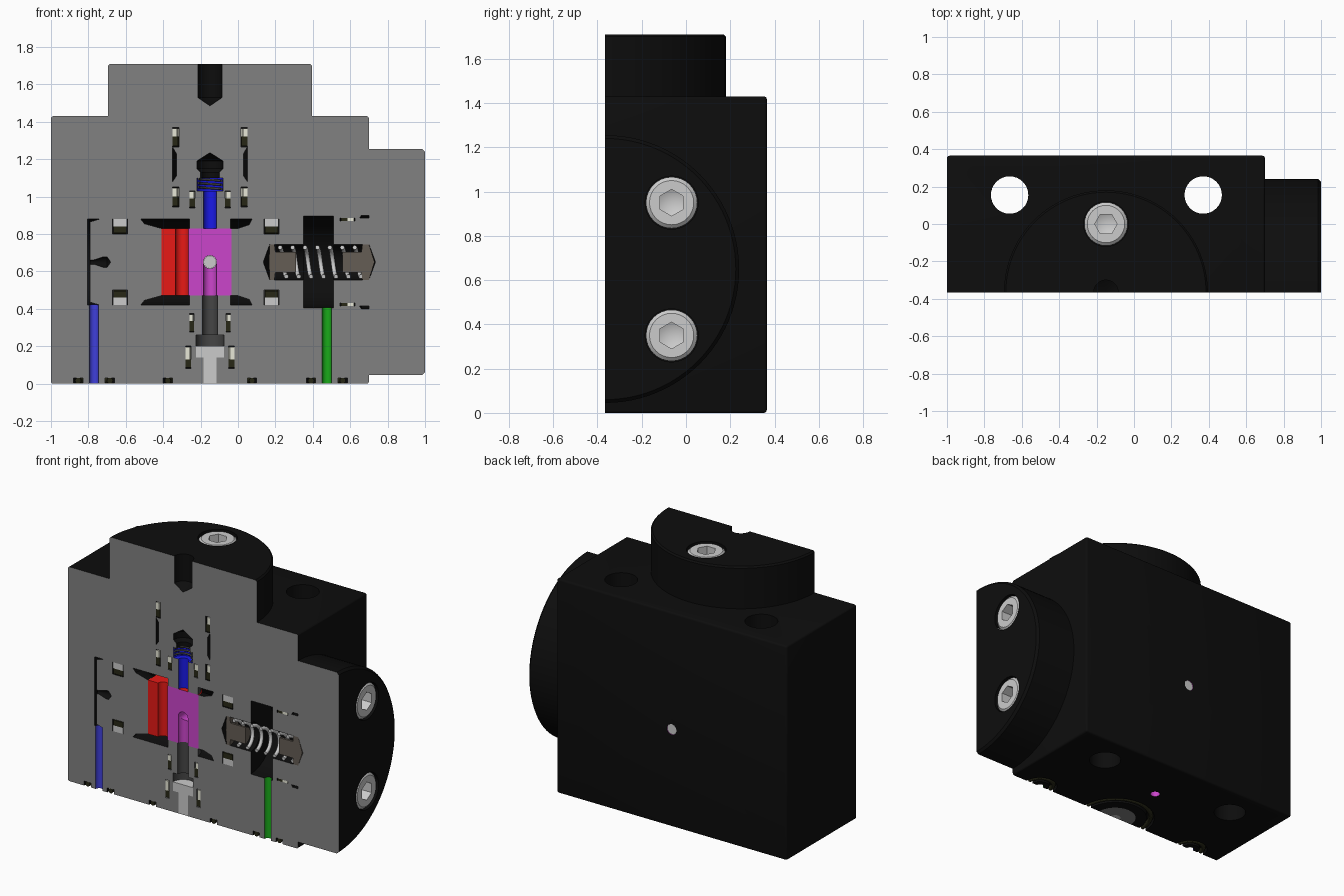
import bpy, bmesh
from math import pi, sin, cos, radians
from mathutils import Matrix, Vector

if "Cube" in bpy.data.objects:
    bpy.data.objects.remove(bpy.data.objects["Cube"])

Y0 = -0.365          # section plane
CX, CZ = -0.15, 0.65  # vertical shaft x, horizontal piston z
ZC, XC = (CX, Y0), (Y0, CZ)


def mat(name, r, g, b):
    m = bpy.data.materials.new(name)
    m.diffuse_color = (r, g, b, 1)
    m.use_nodes = True
    m.node_tree.nodes["Principled BSDF"].inputs["Base Color"].default_value = m.diffuse_color
    return m


BLACK = mat("black", .004, .004, .004)
SECTION = mat("section_grey", .22, .22, .22)
DARK = mat("dark_steel", .06, .06, .06)
RUBBER = mat("rubber", .02, .02, .008)
IVORY = mat("ivory", .8, .8, .68)
BROWN = mat("bronze", .13, .11, .09)
STEEL = mat("steel", .65, .65, .65)
RED = mat("red", .8, .01, .008)
BLUE = mat("blue", .01, .01, .8)
PALE_BLUE = mat("pale_blue", .05, .05, .7)
GREEN = mat("green", .01, .4, .01)
PURPLE = mat("purple", .6, .06, .6)
cutters = []


def make(name, bm, *mats):
    bmesh.ops.recalc_face_normals(bm, faces=bm.faces)
    me = bpy.data.meshes.new(name)
    bm.to_mesh(me)
    bm.free()
    for m in mats:
        me.materials.append(m)
    ob = bpy.data.objects.new(name, me)
    bpy.context.collection.objects.link(ob)
    return ob


def lathe(name, pts, axis, c, m, cap=None, full=False, seg=32):
    """Revolve a closed (radius, height) outline; half turn unless full."""
    def place(r, h, t):
        u, v = r * cos(t), r * sin(t)
        return {'Z': (c[0] + u, c[1] + v, h), 'X': (h, c[0] + v, c[1] + u),
                'Y': (c[0] + u, h, c[1] + v)}[axis]
    bm = bmesh.new()
    sweep = 2 * pi if full else pi
    rings = [[bm.verts.new(place(r, h, sweep * i / seg)) for r, h in pts] for i in range(seg + 1)]
    n = len(pts)
    for a, b in zip(rings, rings[1:]):
        for j in range(n):
            k = (j + 1) % n
            if pts[j][0] or pts[k][0]:
                bm.faces.new((a[j], a[k], b[k], b[j]))
    if not full:
        for ring in (rings[0], rings[-1]):
            bm.faces.new(ring).material_index = 1
    bmesh.ops.remove_doubles(bm, verts=bm.verts, dist=1e-5)
    return make(name, bm, m, cap or m)


def rod(r, a, b):
    return [(0, a), (r, a), (r, b), (0, b)]


def ring(r1, r2, a, b):
    return [(r1, a), (r2, a), (r2, b), (r1, b)]


def cutter(pts, axis, c, m=BLACK, seg=32):
    ob = lathe("cutter", pts, axis, c, m, full=True, seg=seg)
    ob.hide_render = True
    cutters.append(ob)
    return ob


def box(name, lo, hi, *mats):
    bm = bmesh.new()
    lo, hi = Vector(lo), Vector(hi)
    bmesh.ops.create_cube(bm, size=1, matrix=Matrix.Translation((lo + hi) / 2) @ Matrix.Diagonal((*(hi - lo), 1)))
    return make(name, bm, *mats)


def cut(ob, *tools):
    for t in tools:
        md = ob.modifiers.new("cut", 'BOOLEAN')
        md.operation, md.solver, md.object = 'DIFFERENCE', 'EXACT', t
        md.material_mode = 'TRANSFER'
    dg = bpy.context.evaluated_depsgraph_get()
    me = bpy.data.meshes.new_from_object(ob.evaluated_get(dg))
    ob.modifiers.clear()
    ob.data = me


def half_spring(name, axis, start, pitch, turns, rad, wire, m):
    cu = bpy.data.curves.new(name, 'CURVE')
    cu.dimensions, cu.bevel_depth, cu.bevel_resolution, cu.use_fill_caps = '3D', wire, 2, True
    for i in range(turns):
        sp = cu.splines.new('POLY')
        sp.points.add(16)
        for j, p in enumerate(sp.points):
            t = pi * j / 16
            h, u, v = start + pitch * (i + j / 32), rad * cos(t), Y0 + rad * sin(t)
            p.co = (h, v, CZ + u, 1) if axis == 'X' else (CX + u, v, h, 1)
    cu.materials.append(m)
    ob = bpy.data.objects.new(name, cu)
    bpy.context.collection.objects.link(ob)


# body block with rounded outer edges and a grey section face
body = box("body", (-1, Y0, 0), (.70, .365, 1.43), BLACK, SECTION)
bm = bmesh.new()
bm.from_mesh(body.data)
edges = [e for e in bm.edges if any(v.co.y > Y0 + .01 for v in e.verts)]
bmesh.ops.bevel(bm, geom=edges, offset=.013, segments=3, profile=.5, affect='EDGES')
for f in bm.faces:
    f.material_index = int(f.normal.y < -.99)
bm.to_mesh(body.data)
bm.free()

cross_hole = cutter(rod(.035, -.5, .5), 'Y', (CX, CZ), PURPLE)
body_cuts = [
    cutter([(0, -.805), (.23, -.805), (.23, .35), (.245, .35), (.245, .51), (.235, .51),
            (.235, .65), (.25, .66), (.25, .72), (0, .72)], 'X', XC),
    cutter([(0, -.02), (.13, -.02), (.13, .2), (.11, .2), (.11, .93), (.2, .93), (.2, 1.45), (0, 1.45)], 'Z', ZC),
    cutter(rod(.025, -.02, .45), 'Z', (-.77, Y0), PALE_BLUE),
    cutter(rod(.025, -.02, .45), 'Z', (.475, Y0), GREEN),
    cutter(rod(.03, -.02, CZ), 'Z', (CX, .03), PURPLE),
    cross_hole]
body_cuts += [cutter(rod(.1, -.1, 1.6), 'Z', (x, .155)) for x in (-.665, .37)]

# port face seals
for x, r in ((-.77, .085), (.475, .085), (CX, .225)):
    body_cuts.append(cutter(ring(r - .025, r + .025, -.02, .03), 'Z', (x, Y0)))
    pts = [(r + .016 * cos(a * pi / 6), .016 + .016 * sin(a * pi / 6)) for a in range(12)]
    lathe("port_seal", pts, 'Z', (x, Y0), RUBBER)
cut(body, *body_cuts)
lathe("cross_hole_plug", rod(.034, .28, .362), 'Y', (CX, CZ), STEEL, full=True)

# top cap with spigot, drilled hole and inner cavity
top_cap = lathe("top_cap", [
    (0, 1.485), (.065, 1.53), (.065, 1.71), (.535, 1.71), (.545, 1.70), (.545, 1.43), (.2, 1.43),
    (.2, 1.37), (.165, 1.37), (.165, 1.265), (.2, 1.265), (.18, 1.23), (.18, 1.11), (.2, 1.08),
    (.2, 1.05), (.165, 1.05), (.165, .945), (.2, .945), (.2, .93), (.11, .93), (.11, 1.10),
    (.05, 1.10), (.05, 1.13), (.07, 1.15), (.07, 1.19), (0, 1.235)], 'Z', ZC, BLACK, SECTION, seg=48)
# end cap with spigot and spring pocket
end_cap = lathe("end_cap", [
    (0, .735), (.095, .70), (.095, .51), (.235, .51), (.235, .545), (.22, .545), (.22, .625), (.235, .625),
    (.235, .70), (.605, .70), (.605, .985), (.59, 1), (0, 1)], 'X', XC, BLACK, SECTION, seg=48)


# socket head screws sunk in both caps
def screw(cap, axis, c, top):
    cut(cap, cutter(rod(.12, top - .16, top + .05), axis, c))
    head = lathe("socket_screw", [(0, top - .16), (.116, top - .16), (.116, top - .018), (.1, top - .004),
                                  (0, top - .004)], axis, c, STEEL, full=True)
    cut(head, cutter([(0, top - .11), (.06, top - .08), (.06, top + .05), (0, top + .05)], axis, c, STEEL, 6))


screw(top_cap, 'Z', (CX, 0), 1.71)
for z in (.95, .35):
    screw(end_cap, 'X', (-.065, z), 1.0)

# horizontal piston
piston = lathe("piston", [
    (0, -.68), (.028, -.70), (.028, -.72), (.012, -.77), (.012, -.79), (.215, -.79), (.23, -.74),
    (.23, -.67), (.15, -.67), (.15, -.59), (.23, -.59), (.23, -.52), (.205, -.5), (.18, -.41),
    (.18, 0), (.2, .06), (.23, .075), (.23, .14), (.15, .14), (.15, .22), (.23, .22), (.23, .35),
    (.095, .35), (.095, .17), (0, .135)], 'X', XC, BLACK, SECTION)
arm_slot = box("cutter", (-.41, Y0 - .1, .4), (-.2, Y0 + .15, .9), BLACK)
cutters.append(arm_slot)
cut(piston, cutter(rod(.115, .3, 1), 'Z', ZC), arm_slot, cross_hole)

# red rotor with its arm and purple channel
rotor = lathe("rotor", rod(.115, .47, .83), 'Z', ZC, RED)
cut(rotor, cutter(rod(.035, .4, CZ), 'Z', ZC, PURPLE), cross_hole)
arm = box("rotor_arm", (-.41, Y0, .47), (-.264, Y0 + .15, .83), RED)
cut(arm, cutter(rod(.035, .4, .9), 'Z', (-.30, Y0), RED))

# shaft above and below the rotor
upper = lathe("upper_shaft", [(0, .83), (.11, .83), (.11, .94), (.08, .94), (.08, 1.03), (.11, 1.03),
                              (.11, 1.10), (0, 1.10)], 'Z', ZC, DARK, SECTION)
cut(upper, cutter([(0, .8), (.035, .8), (.035, 1.03), (.07, 1.03), (.07, 1.2), (0, 1.2)], 'Z', ZC, BLUE))
half_spring("valve_spring", 'Z', 1.04, .022, 3, .062, .006, DARK)
lower = lathe("lower_shaft", [(.075, .2), (.11, .2), (.11, .275), (.085, .275), (.085, .375), (.11, .375),
                              (.11, .47), (.04, .47), (.04, .26), (.075, .26)], 'Z', ZC, DARK, SECTION)

# bottom plug and centre bolt
lathe("bottom_plug", [(.035, 0), (.13, 0), (.13, .08), (.1, .08), (.1, .2), (.075, .2), (.075, .14),
                      (.035, .14)], 'Z', ZC, SECTION)
lathe("centre_bolt", [(0, 0), (.035, 0), (.035, .14), (.075, .14), (.075, .2), (0, .2)], 'Z', ZC, STEEL)


# paired ivory and rubber seals on the vertical parts: inner r, outer r, bottom, middle, top
for a, b, lo, mid, hi in ((.17, .2, 1.27, 1.32, 1.365), (.17, .2, .95, 1.0, 1.045), (.08, .11, .945, .99, 1.028),
                          (.085, .11, .28, .335, .37), (.1, .13, .085, .13, .195)):
    lathe("rubber_seal", ring(a, b, lo, mid), 'Z', ZC, RUBBER)
    lathe("backup_seal", ring(a + .006, b, mid, hi), 'Z', ZC, IVORY)
# piston and end cap seals
for x in (-.63, .18):
    lathe("piston_seal", ring(.155, .19, x - .035, x + .035), 'X', XC, RUBBER)
    lathe("piston_ring", ring(.19, .23, x - .037, x + .037), 'X', XC, STEEL)
lathe("cap_seal", ring(.22, .235, .55, .585), 'X', XC, RUBBER)
lathe("cap_ring", ring(.22, .235, .585, .62), 'X', XC, IVORY)

# return spring and its guides
lathe("left_spring_guide", [(0, .165), (.095, .17), (.095, .195), (.055, .2), (.055, .31), (0, .31)], 'X', XC, BROWN)
lathe("right_spring_guide", [(0, .56), (.055, .56), (.055, .66), (.095, .665), (.095, .70), (0, .73)], 'X', XC, BROWN)
half_spring("return_spring", 'X', .225, .0665, 7, .078, .012, STEEL)

for ob in cutters:
    bpy.data.objects.remove(ob)
for ob in bpy.data.objects:
    if ob.type == 'MESH':
        ob.data.shade_smooth()
        ob.data.set_sharp_from_angle(angle=radians(30))
